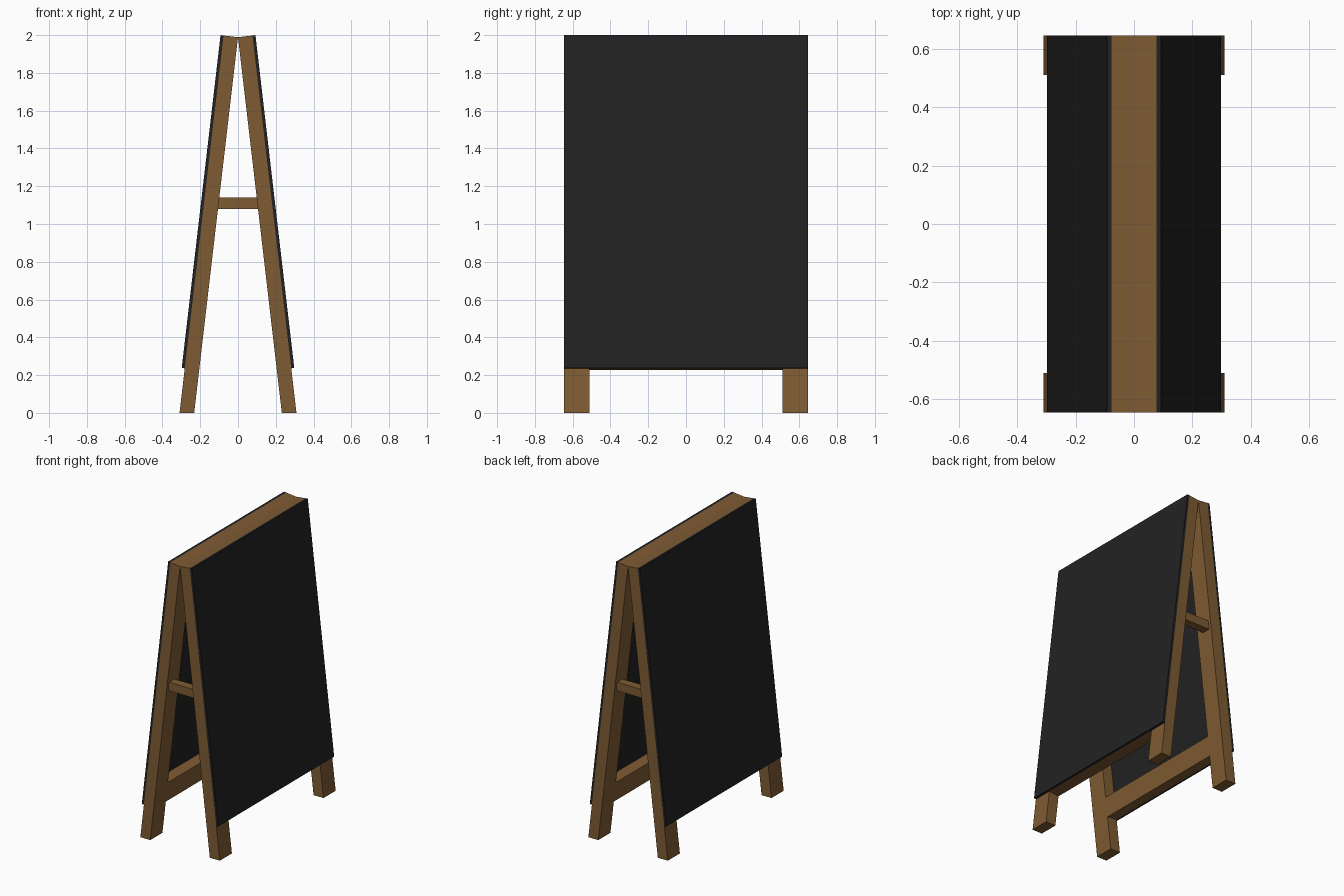
import bpy, bmesh, math

if "Cube" in bpy.data.objects:
    bpy.data.objects.remove(bpy.data.objects["Cube"])

SLOPE = math.atan2(0.232, 1.989)
TOP = 1.989                      # height where the two frames touch
THICK, PANEL = 0.077, 0.016      # wood and board thickness
HALF, LEG_IN = 0.645, 0.51       # half width and inner edge of the legs
BOARD_LEN, RAIL = 1.774, 0.14


def material(name, rgb):
    m = bpy.data.materials.new(name)
    m.diffuse_color = (*rgb, 1)
    m.use_nodes = True
    m.node_tree.nodes["Principled BSDF"].inputs["Base Color"].default_value = m.diffuse_color
    return m


wood = material("wood", (0.21, 0.105, 0.033))
black = material("chalkboard_black", (0.016, 0.016, 0.016))


def pt(s, t):
    """Point s down the leaning frame and t outward from its inner face."""
    return (s * math.sin(SLOPE) + t * math.cos(SLOPE),
            TOP - s * math.cos(SLOPE) + t * math.sin(SLOPE))


def floor_s(t):
    return (TOP + t * math.sin(SLOPE)) / math.cos(SLOPE)


def prism(name, profile, y0, y1, mat, side=1):
    """Extrude an x-z profile along y; side=-1 mirrors it in x."""
    bm = bmesh.new()
    face = bm.faces.new([bm.verts.new((side * x, y0, z)) for x, z in profile])
    ext = bmesh.ops.extrude_face_region(bm, geom=[face])
    verts = [v for v in ext["geom"] if isinstance(v, bmesh.types.BMVert)]
    bmesh.ops.translate(bm, verts=verts, vec=(0, y1 - y0, 0))
    bmesh.ops.recalc_face_normals(bm, faces=bm.faces)
    me = bpy.data.meshes.new(name)
    bm.to_mesh(me)
    bm.free()
    me.materials.append(mat)
    ob = bpy.data.objects.new(name, me)
    bpy.context.collection.objects.link(ob)
    return ob


def slab(s0, s1, t0, t1):
    return [pt(s0, t0), pt(s0, t1), pt(s1, t1), pt(s1, t0)]


leg = [pt(0, 0), pt(0, THICK), pt(floor_s(THICK), THICK), pt(floor_s(0), 0)]

for side, label in ((1, "right"), (-1, "left")):
    # Legs with feet cut level to the ground
    prism(f"{label}_front_leg", leg, -HALF, -LEG_IN, wood, side)
    prism(f"{label}_back_leg", leg, LEG_IN, HALF, wood, side)
    # Rails between the legs
    prism(f"{label}_top_rail", slab(0, RAIL, 0, THICK), -LEG_IN, LEG_IN, wood, side)
    prism(f"{label}_bottom_rail", slab(BOARD_LEN - RAIL, BOARD_LEN, 0, THICK),
          -LEG_IN, LEG_IN, wood, side)
    # Writing board on the outer face
    prism(f"{label}_chalkboard", slab(0, BOARD_LEN, THICK, THICK + PANEL),
          -HALF, HALF, black, side)

# Spreader bars joining the two frames
z0, z1 = 1.08, 1.14
x0, x1 = ((TOP - z) * math.tan(SLOPE) for z in (z0, z1))
bar = [(-x0, z0), (x0, z0), (x1, z1), (-x1, z1)]
prism("front_spreader", bar, -0.625, -0.565, wood)
prism("back_spreader", bar, 0.565, 0.625, wood)
